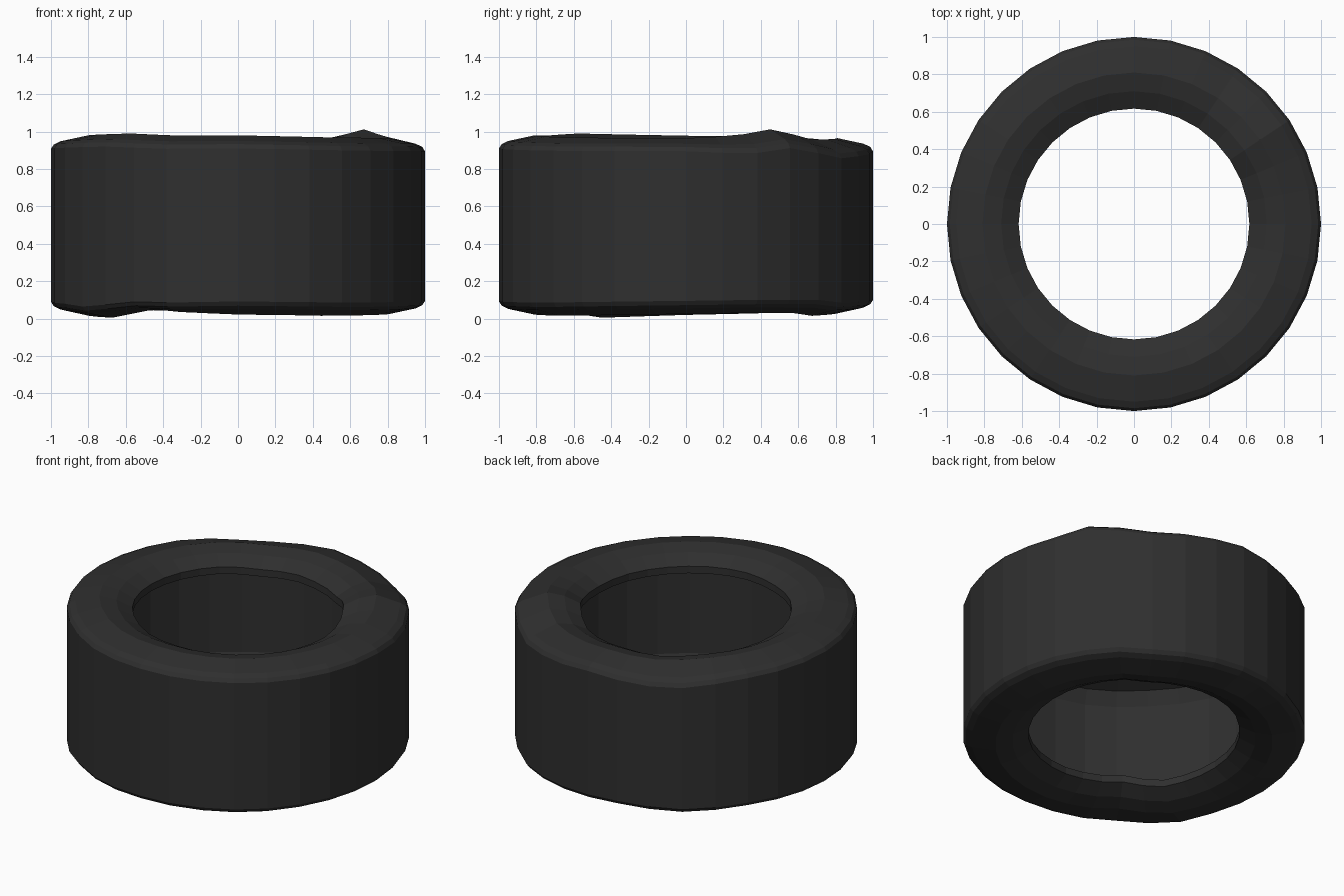
import bpy, bmesh, math

if "Cube" in bpy.data.objects:
    bpy.data.objects.remove(bpy.data.objects["Cube"])

SIDES = 32

# Uneven crown height around the ring: (angle in degrees, z)
TOP = [(0, .965), (11, .972), (22, .985), (33.75, 1.012), (45, .985), (56, .957),
       (78, .96), (90, .965), (112, .955), (135, .97), (180, .978), (225, .99),
       (248, .978), (270, .98), (310, .968), (360, .965)]
BOTTOM = [(0, .025), (22, .03), (45, .03), (56, .015), (90, .03), (124, .045),
          (147, .03), (180, .02), (202, .01), (213.75, .005), (225, .025),
          (236, .05), (248, .035), (270, .022), (310, .015), (360, .025)]
# Extra shift of the outer edges: (angle, dz)
TOP_EDGE = [(0, 0), (22, -.03), (45, -.03), (56, -.03), (90, 0), (124, -.025), (147, 0), (360, 0)]
LOW_EDGE = [(0, 0), (100, 0), (124, -.03), (147, 0), (202, 0), (236, -.03), (270, 0), (360, 0)]


def height(table, angle):
    for (a0, z0), (a1, z1) in zip(table, table[1:]):
        if a0 <= angle <= a1:
            return z0 + (z1 - z0) * (angle - a0) / (a1 - a0)


# Half profile of the hollow shell: (radius, drop below the crown)
# outer tread edge -> crown -> inner lip -> inside of sidewall -> inside of tread
SHELL = [(1.0, .07), (.985, .047), (.95, .03), (.81, 0), (.71, .022), (.617, .07),
         (.617, .115), (.71, .07), (.81, .05), (.91, .085), (.95, .17)]

bm = bmesh.new()
rings = []
for i in range(SIDES):
    angle = 360 * i / SIDES
    c, s = math.cos(math.radians(angle)), math.sin(math.radians(angle))
    top, low = height(TOP, angle), height(BOTTOM, angle)
    dt, dl = height(TOP_EDGE, angle), height(LOW_EDGE, angle)
    outer = lambda r: max(0, (r - .81) / .19)
    points = [(r, top - d + dt * outer(r)) for r, d in SHELL]
    points += [(r, low + d + dl * outer(r)) for r, d in reversed(SHELL)]
    rings.append([bm.verts.new((r * c, r * s, z)) for r, z in points])

# Skin between neighbouring cross-sections
for i in range(SIDES):
    a, b = rings[i], rings[(i + 1) % SIDES]
    for j in range(len(a)):
        k = (j + 1) % len(a)
        bm.faces.new((a[j], b[j], b[k], a[k]))
bmesh.ops.recalc_face_normals(bm, faces=bm.faces)

mesh = bpy.data.meshes.new("tyre_shell")
bm.to_mesh(mesh)
bm.free()
shell = bpy.data.objects.new("tyre_shell", mesh)
bpy.context.collection.objects.link(shell)

# Dark rubber
rubber = bpy.data.materials.new("dark_rubber")
rubber.diffuse_color = (.028, .028, .028, 1)
rubber.use_nodes = True
rubber.node_tree.nodes["Principled BSDF"].inputs["Base Color"].default_value = rubber.diffuse_color
mesh.materials.append(rubber)
